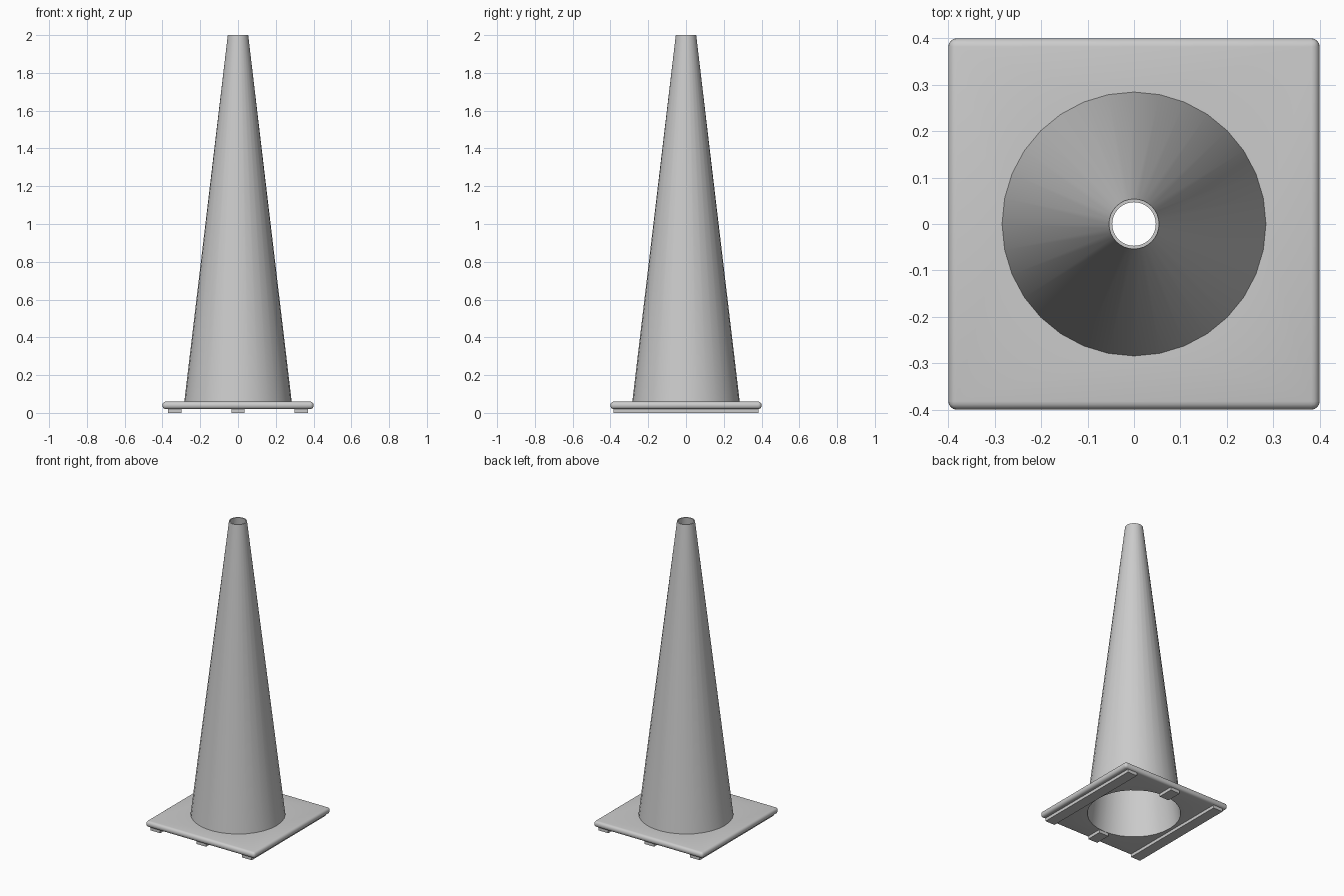
import bpy, math

if "Cube" in bpy.data.objects:
    bpy.data.objects.remove(bpy.data.objects["Cube"])

SIDES = 32


def smooth(obj):
    bpy.ops.object.select_all(action='DESELECT')
    obj.select_set(True)
    bpy.context.view_layer.objects.active = obj
    bpy.ops.object.shade_smooth_by_angle(angle=math.radians(35))


def box(name, x, y, z):
    """Box from (min, max) ranges on each axis."""
    bpy.ops.mesh.primitive_cube_add(size=1, location=[sum(r) / 2 for r in (x, y, z)])
    obj = bpy.context.object
    obj.name = name
    obj.scale = [r[1] - r[0] for r in (x, y, z)]
    bpy.ops.object.transform_apply(location=True, rotation=False, scale=True)
    return obj


def lathe(name, profile):
    """Revolve a closed (radius, height) profile around z."""
    n = len(profile)
    verts = [(r * math.cos(a), r * math.sin(a), z)
             for a in (2 * math.pi * i / SIDES for i in range(SIDES))
             for r, z in profile]
    faces = []
    for i in range(SIDES):
        j = (i + 1) % SIDES
        for k in range(n):
            m = (k + 1) % n
            faces.append((i * n + k, j * n + k, j * n + m, i * n + m))
    mesh = bpy.data.meshes.new(name)
    mesh.from_pydata(verts, [], faces)
    obj = bpy.data.objects.new(name, mesh)
    bpy.context.collection.objects.link(obj)
    return obj


# Hollow cone, open at both ends
cone = lathe("cone_body", [(0.289, 0.02), (0.054, 2.0), (0.047, 2.0), (0.280, 0.02)])
smooth(cone)

# Rounded square base plate
base = box("base_plate", (-0.4, 0.4), (-0.4, 0.4), (0.02, 0.06))
bevel = base.modifiers.new("rounded_edges", 'BEVEL')
bevel.width = 0.018
bevel.segments = 4

# Round opening through the base under the cone
bpy.ops.mesh.primitive_cylinder_add(vertices=SIDES, radius=0.283, depth=0.2,
                                    location=(0, 0, 0.04), rotation=(0, 0, math.pi / 2))
cutter = bpy.context.object
cutter.name = "base_hole_cutter"
hole = base.modifiers.new("hole", 'BOOLEAN')
hole.object = cutter
hole.operation = 'DIFFERENCE'
hole.solver = 'EXACT'
bpy.context.view_layer.objects.active = base
for modifier in ("rounded_edges", "hole"):
    bpy.ops.object.modifier_apply(modifier=modifier)
bpy.data.objects.remove(cutter)
smooth(base)

# Foot strips under the base: long ones at the sides, short ones front and back
for side, name in ((-1, "left"), (1, "right")):
    box(name + "_foot_strip", (side * 0.335 - 0.035, side * 0.335 + 0.035),
        (-0.385, 0.385), (0, 0.022))
for side, name in ((-1, "front"), (1, "back")):
    box(name + "_foot_pad", (-0.035, 0.035),
        (side * 0.333 - 0.052, side * 0.333 + 0.052), (0, 0.022))
